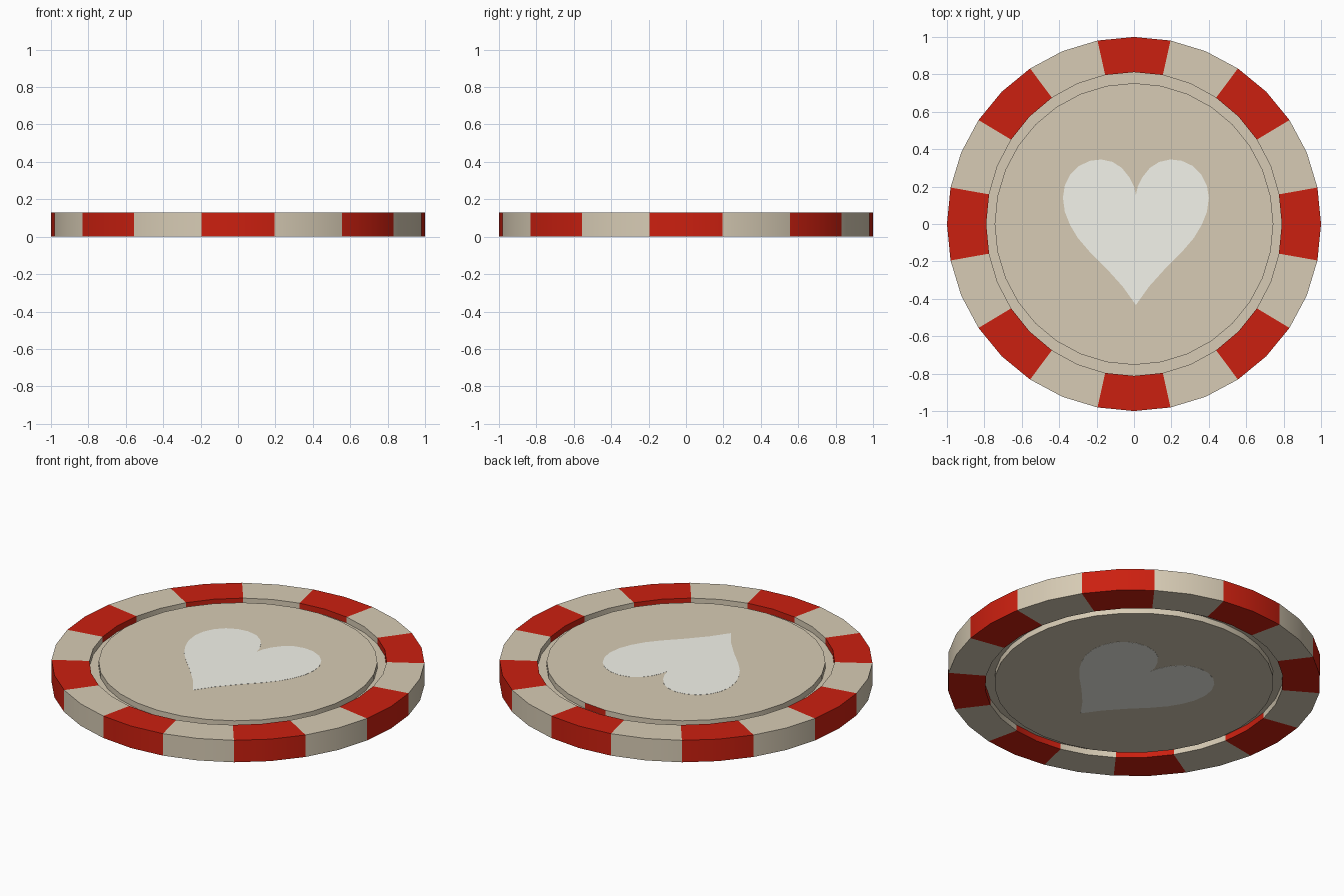
import bpy, bmesh, math

if "Cube" in bpy.data.objects:
    bpy.data.objects.remove(bpy.data.objects["Cube"])

H = 0.13      # chip thickness
N = 32        # sides
D = 0.035     # groove depth


def mat(name, rgb):
    m = bpy.data.materials.new(name)
    m.diffuse_color = (*rgb, 1)
    m.use_nodes = True
    m.node_tree.nodes["Principled BSDF"].inputs["Base Color"].default_value = m.diffuse_color
    return m


cream = mat("cream", (0.68, 0.60, 0.46))
red = mat("red", (0.6, 0.014, 0.005))
pale = mat("pale", (0.90, 0.90, 0.83))


def finish(bm, name, mats):
    bmesh.ops.recalc_face_normals(bm, faces=bm.faces)
    me = bpy.data.meshes.new(name)
    bm.to_mesh(me)
    bm.free()
    ob = bpy.data.objects.new(name, me)
    bpy.context.collection.objects.link(ob)
    for m in mats:
        me.materials.append(m)
    return ob


# chip body: lathed profile (x radius, y radius, z), mirrored top to bottom
half = [(1, 1, H), (0.79, 0.812, H), (0.79, 0.812, H - D),
        (0.745, 0.753, H - D), (0.745, 0.753, H - 0.0008)]
profile = [(a, b, H - z) for a, b, z in reversed(half)] + half
RIM = (2, 3, 4, 5, 6)      # strips of the profile that carry the red stripes
RIM = [i for i in range(len(profile) - 1)
       if max(profile[i][0], profile[i + 1][0]) > 0.78
       and min(profile[i][0], profile[i + 1][0]) > 0.78]

bm = bmesh.new()
rings = []
for rx, ry, z in profile:
    rings.append([bm.verts.new((rx * math.cos(2 * math.pi * i / N),
                                ry * math.sin(2 * math.pi * i / N), z)) for i in range(N)])
for s in range(len(rings) - 1):
    for i in range(N):
        j = (i + 1) % N
        f = bm.faces.new((rings[s][i], rings[s][j], rings[s + 1][j], rings[s + 1][i]))
        striped = s in RIM and i % 4 in (0, 3)
        stray = s == len(rings) - 2 and i == 7   # single red face on the groove wall
        f.material_index = 1 if striped or stray else 0
bm.faces.new(rings[0])
bm.faces.new(rings[-1])
body = finish(bm, "chip_body", [cream, red])
bpy.context.view_layer.objects.active = body
body.select_set(True)
bpy.ops.object.shade_smooth_by_angle(angle=math.radians(30))

# heart inlay showing on both faces
right = [(0, 0.155), (0.01, 0.2), (0.035, 0.25), (0.075, 0.3), (0.125, 0.332),
         (0.185, 0.345), (0.245, 0.338), (0.305, 0.31), (0.35, 0.265), (0.38, 0.205),
         (0.39, 0.14), (0.38, 0.065), (0.352, -0.005), (0.31, -0.075), (0.25, -0.145),
         (0.16, -0.235), (0.07, -0.335), (0, -0.433)]
outline = right + [(-x, y) for x, y in right[-2:0:-1]]
bm = bmesh.new()
face = bm.faces.new([bm.verts.new((x + 0.01, y, 0)) for x, y in outline])
ext = bmesh.ops.extrude_face_region(bm, geom=[face], use_keep_orig=True)
top = [v for v in ext["geom"] if isinstance(v, bmesh.types.BMVert)]
bmesh.ops.translate(bm, verts=top, vec=(0, 0, H))
finish(bm, "heart_inlay", [pale])
